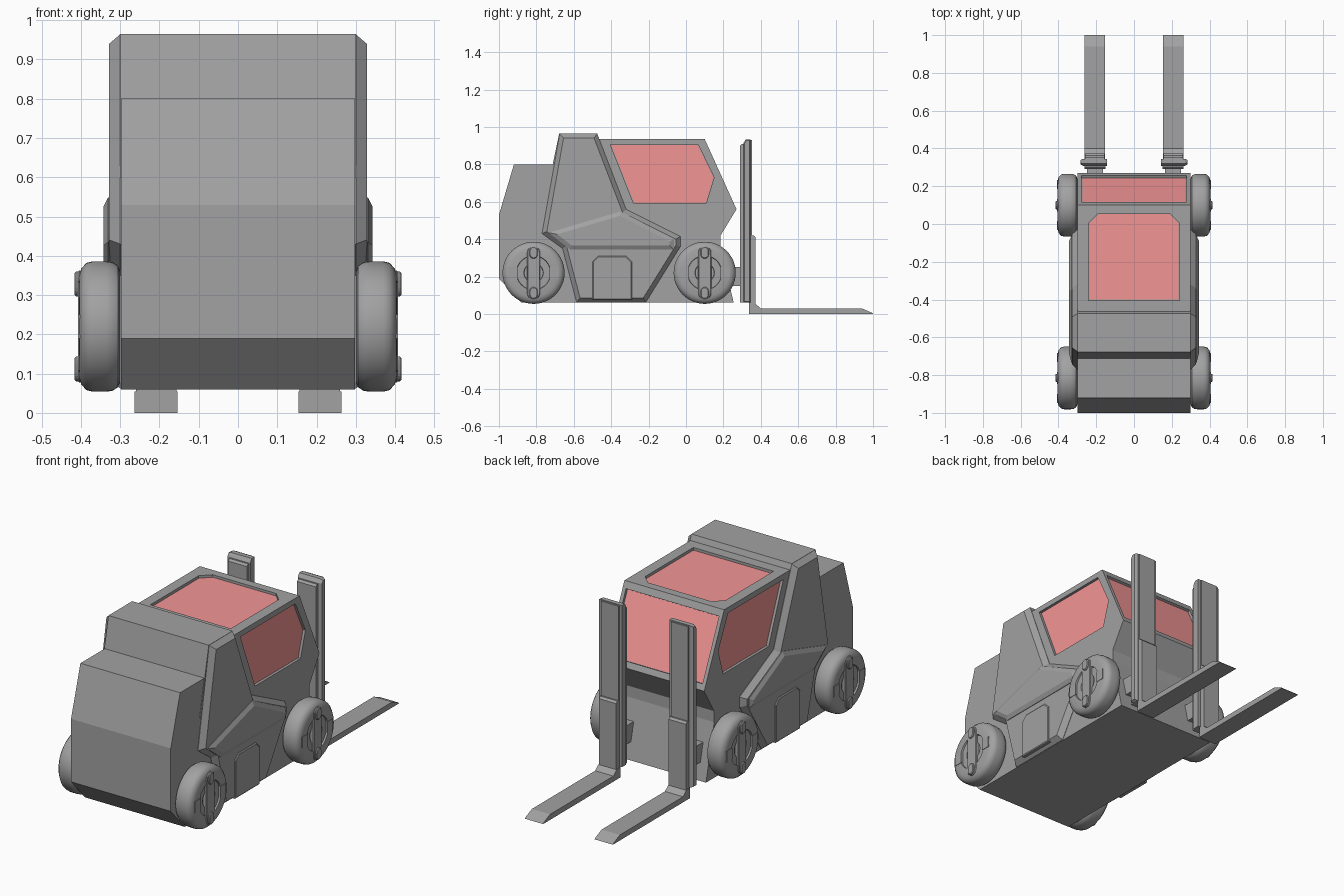
import bpy, bmesh, math
from mathutils import Vector

if "Cube" in bpy.data.objects:
    bpy.data.objects.remove(bpy.data.objects["Cube"])

glass = bpy.data.materials.new("glass")
glass.diffuse_color = (0.9, 0.3, 0.3, 1)
glass.use_nodes = True
glass.node_tree.nodes["Principled BSDF"].inputs["Base Color"].default_value = glass.diffuse_color
grey = bpy.data.materials.new("dark_grey")
grey.diffuse_color = (0.36, 0.36, 0.36, 1)
grey.use_nodes = True
grey.node_tree.nodes["Principled BSDF"].inputs["Base Color"].default_value = grey.diffuse_color

# Planes that a 2D outline can be drawn on: (p, q, depth) -> 3D
def side(p, q, d): return Vector((d, p, q))
def flat(p, q, d): return Vector((p, q, d))
def screen(p, q, d):
    n = Vector((0, 0.375, 0.17)).normalized()
    return Vector((p, 0.10 + 0.17 * q, 0.935 - 0.375 * q)) + n * d

def finish(name, bm, mirror=False, mat=grey, smooth=False):
    bmesh.ops.recalc_face_normals(bm, faces=bm.faces)
    me = bpy.data.meshes.new(name)
    bm.to_mesh(me)
    bm.free()
    ob = bpy.data.objects.new(name, me)
    bpy.context.collection.objects.link(ob)
    me.materials.append(mat)
    if smooth:
        bpy.context.view_layer.objects.active = ob
        ob.select_set(True)
        bpy.ops.object.shade_smooth_by_angle(angle=math.radians(35))
        ob.select_set(False)
    if mirror:
        ob.modifiers.new("mirror", 'MIRROR')
    return ob

def prism(name, pts, a, b, plane=side, mirror=False, mat=grey, bevel=None):
    """Extrude an outline from depth a to b; bevel=(inset, rise) chamfers the b cap."""
    bm = bmesh.new()
    lo = [bm.verts.new(plane(p, q, a)) for p, q in pts]
    hi = [bm.verts.new(plane(p, q, b)) for p, q in pts]
    n = len(pts)
    bm.faces.new(lo)
    cap = bm.faces.new(hi)
    for i in range(n):
        j = (i + 1) % n
        bm.faces.new((lo[i], lo[j], hi[j], hi[i]))
    bmesh.ops.recalc_face_normals(bm, faces=bm.faces)
    if bevel:
        bmesh.ops.inset_region(bm, faces=[cap], thickness=bevel[0], depth=0, use_even_offset=True)
        rise = plane(0, 0, bevel[1]) - plane(0, 0, 0)
        bmesh.ops.translate(bm, verts=list(cap.verts), vec=rise)
    return finish(name, bm, mirror, mat)

def box(name, x, y, z, mirror=False):
    return prism(name, [(y[0], z[0]), (y[1], z[0]), (y[1], z[1]), (y[0], z[1])], x[0], x[1], mirror=mirror)

def capsule(cy, z0, z1, r, n=8):
    pts = [(cy + r * math.cos(math.pi * i / n), z1 - r + r * math.sin(math.pi * i / n)) for i in range(n + 1)]
    return pts + [(cy - r * math.cos(math.pi * i / n), z0 + r - r * math.sin(math.pi * i / n)) for i in range(n + 1)]

# Main body: engine cover, cab and chassis in one profile
body = prism("body", [(-1, .19), (-1, .53), (-.92, .80), (-.62, .80), (-.58, .935), (.10, .935),
                      (.27, .56), (.185, .42), (.185, .36), (.255, .06), (-.88, .06)], -.298, .298)

# Windows: recess cut in the body, glass laid on the recess floor
windows = [
    ("side_window", [(-.405, .905), (.065, .905), (.15, .73), (.108, .592), (-.28, .592)], .298, side, True),
    ("roof_window", [(-.24, -.405), (.24, -.405), (.24, .005), (.19, .055), (-.19, .055), (-.24, .005)], .935, flat, False),
    ("windshield", [(-.278, .09), (.278, .09), (.278, .92), (-.278, .92)], 0, screen, False)]
for name, pts, d, plane, mirror in windows:
    cutter = prism(name + "_cutter", pts, d - .015, d + .03, plane, mirror)
    cutter.hide_render = True
    cutter.display_type = 'WIRE'
    mod = body.modifiers.new(name, 'BOOLEAN')
    mod.object = cutter
    mod.operation = 'DIFFERENCE'
    mod.solver = 'EXACT'
    cx = sum(p for p, q in pts) / len(pts)
    cy = sum(q for p, q in pts) / len(pts)
    k = .985
    prism(name + "_glass", [(cx + (p - cx) * k, cy + (q - cy) * k) for p, q in pts],
          d - .025, d - .012, plane, mirror, glass)

# Roll hoop over the roof and chamfered side plates
prism("roll_hoop", [(-.755, .60), (-.678, .965), (-.475, .965), (-.45, .90), (-.45, .60)], -.30, .30)
prism("side_plate", [(-.675, .964), (-.475, .964), (-.32, .56), (-.03, .415), (-.03, .36), (-.215, .062),
                     (-.585, .062), (-.66, .35), (-.77, .43)], .25, .30, mirror=True, bevel=(.024, .028))
prism("side_hump", [(-.735, .435), (-.35, .548), (-.065, .40), (-.065, .345), (-.62, .345)],
      .31, .331, mirror=True, bevel=(.022, .012))
prism("step_panel", [(-.50, .075), (-.29, .075), (-.29, .28), (-.32, .31), (-.47, .31), (-.50, .28)],
      .31, .331, mirror=True, bevel=(.005, .004))

# Wheels: lathed tyre, hub ring, capsule bar, pads and side lugs
TYRE = [(.30, 0), (.30, .14), (.306, .155), (.32, .164), (.335, .166), (.37, .166), (.386, .162),
        (.399, .148), (.404, .13), (.405, .092), (.396, .09), (.396, .052), (.386, .05), (.386, 0)]
def wheel(name, cy, cz=.22, n=48):
    bm = bmesh.new()
    vs = [bm.verts.new((x, cy, cz + r)) for x, r in TYRE]
    es = [bm.edges.new(vs[i:i + 2]) for i in range(len(vs) - 1)]
    bmesh.ops.spin(bm, geom=vs + es, cent=(0, cy, cz), axis=(1, 0, 0), angle=2 * math.pi,
                   steps=n, use_merge=True)
    bmesh.ops.remove_doubles(bm, verts=bm.verts, dist=1e-5)
    finish(name + "_tyre", bm, True, smooth=True)
    prism(name + "_bar", capsule(cy, cz - .143, cz + .143, .035), .37, .404, mirror=True, bevel=(.004, .004))
    for s, tag in ((1, "upper"), (-1, "lower")):
        c = cz + s * .108
        prism(f"{name}_{tag}_pad", capsule(cy, c - .032, c + .032, .022), .39, .412, mirror=True, bevel=(.004, .004))
        yc = cy + s * .108
        box(f"{name}_{tag}_lug", (.385, .407), (yc - .024, yc + .024), (cz - .03, cz + .03), True)
wheel("rear_wheel", -.815)
wheel("front_wheel", .10)

# Masts, carriages and forks
prism("mast_rail", [(.29, .06), (.33, .06), (.33, .91), (.30, .91), (.29, .90)], .15, .262, mirror=True)
prism("mast_slab", [(.308, .06), (.345, .06), (.345, .934), (.32, .934), (.308, .915)], .142, .27,
      mirror=True, bevel=(.006, .012))
prism("mast_slab_face", [(.34, .06), (.354, .06), (.354, .93), (.34, .93)], .157, .26, mirror=True)
prism("fork_carriage", [(.338, 0), (.372, .0), (.372, .41), (.362, .42), (.338, .42)], .157, .26, mirror=True)
prism("fork", [(.34, 0), (1, 0), (.995, .006), (.94, .03), (.40, .03), (.37, .055), (.34, .055)],
      .154, .263, mirror=True)
box("mast_bracket", (.165, .25), (.19, .30), (.15, .25), True)
